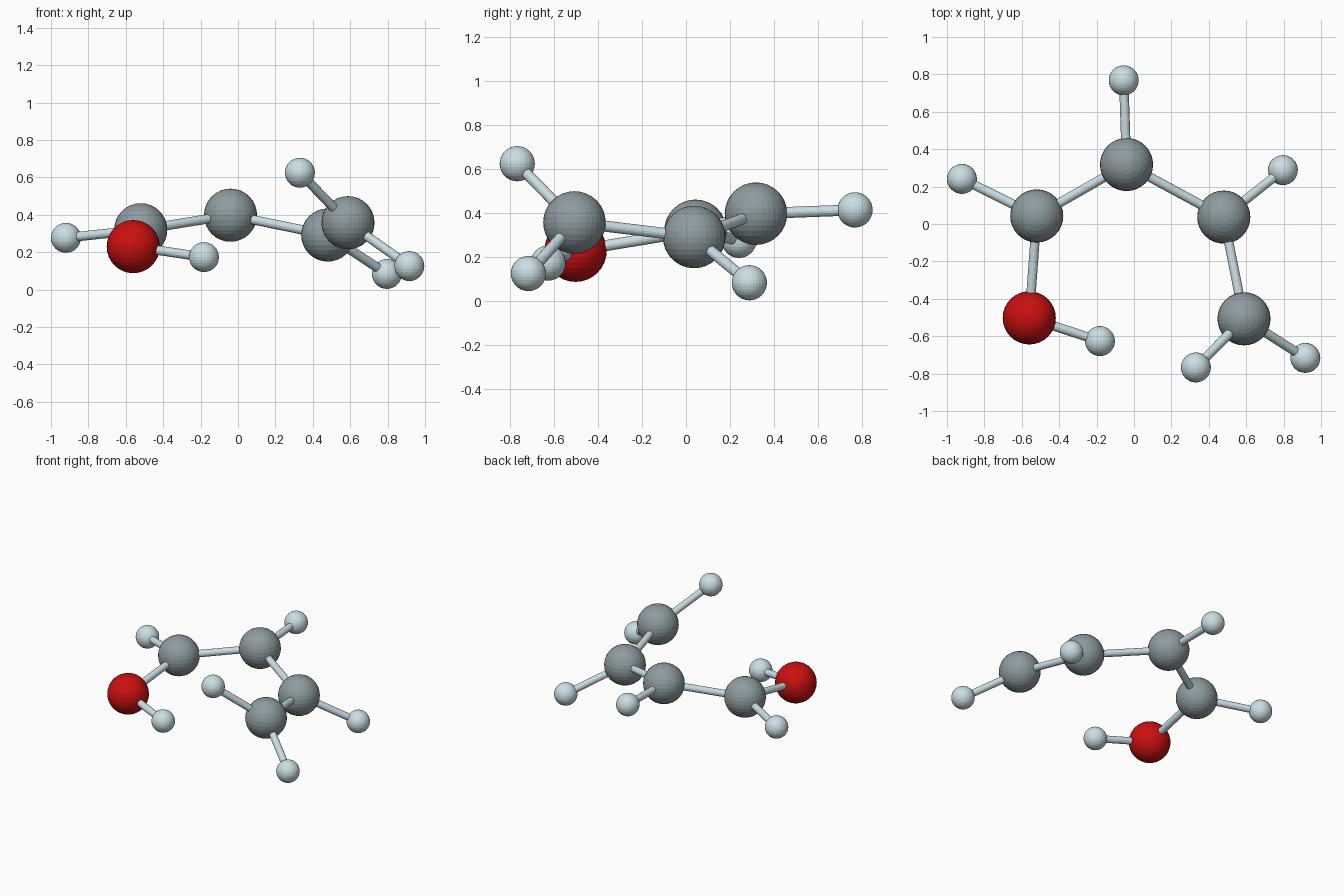
import bpy
from mathutils import Vector

if "Cube" in bpy.data.objects:
    bpy.data.objects.remove(bpy.data.objects["Cube"])


def material(name, rgb):
    m = bpy.data.materials.new(name)
    m.diffuse_color = (*rgb, 1)
    m.use_nodes = True
    m.node_tree.nodes["Principled BSDF"].inputs["Base Color"].default_value = m.diffuse_color
    return m


GREY = material("carbon_grey", (0.27, 0.33, 0.35))
RED = material("oxygen_red", (0.6, 0.005, 0.005))
PALE = material("pale_blue", (0.6, 0.74, 0.78))

# Atom kinds: radius and colour
KINDS = {"carbon": (0.142, GREY), "oxygen": (0.142, RED), "hydrogen": (0.08, PALE)}

# Atom name: kind and centre
ATOMS = {
    "carbon_left": ("carbon", (-0.52, 0.043, 0.32)),
    "carbon_top": ("carbon", (-0.04, 0.318, 0.398)),
    "carbon_right": ("carbon", (0.48, 0.037, 0.292)),
    "carbon_end": ("carbon", (0.588, -0.507, 0.358)),
    "oxygen": ("oxygen", (-0.56, -0.502, 0.23)),
    "hydrogen_oxygen": ("hydrogen", (-0.182, -0.626, 0.174)),
    "hydrogen_left": ("hydrogen", (-0.92, 0.241, 0.277)),
    "hydrogen_top": ("hydrogen", (-0.055, 0.768, 0.415)),
    "hydrogen_right": ("hydrogen", (0.796, 0.288, 0.084)),
    "hydrogen_end_inner": ("hydrogen", (0.331, -0.767, 0.625)),
    "hydrogen_end_outer": ("hydrogen", (0.916, -0.716, 0.126)),
}

BONDS = [
    ("carbon_left", "carbon_top"), ("carbon_top", "carbon_right"),
    ("carbon_right", "carbon_end"), ("carbon_left", "oxygen"),
    ("oxygen", "hydrogen_oxygen"), ("carbon_left", "hydrogen_left"),
    ("carbon_top", "hydrogen_top"), ("carbon_right", "hydrogen_right"),
    ("carbon_end", "hydrogen_end_inner"), ("carbon_end", "hydrogen_end_outer"),
]

# Faceted atom balls
for name, (kind, centre) in ATOMS.items():
    radius, mat = KINDS[kind]
    bpy.ops.mesh.primitive_uv_sphere_add(segments=32, ring_count=16, radius=radius, location=centre)
    ball = bpy.context.object
    ball.name = name
    ball.data.materials.append(mat)

# Bond rods running from centre to centre
for a, b in BONDS:
    p, q = Vector(ATOMS[a][1]), Vector(ATOMS[b][1])
    bpy.ops.mesh.primitive_cylinder_add(vertices=16, radius=0.025, depth=(q - p).length,
                                        location=(p + q) / 2,
                                        rotation=(q - p).to_track_quat('Z', 'Y').to_euler())
    rod = bpy.context.object
    rod.name = f"bond_{a}_to_{b}"
    rod.data.materials.append(PALE)
